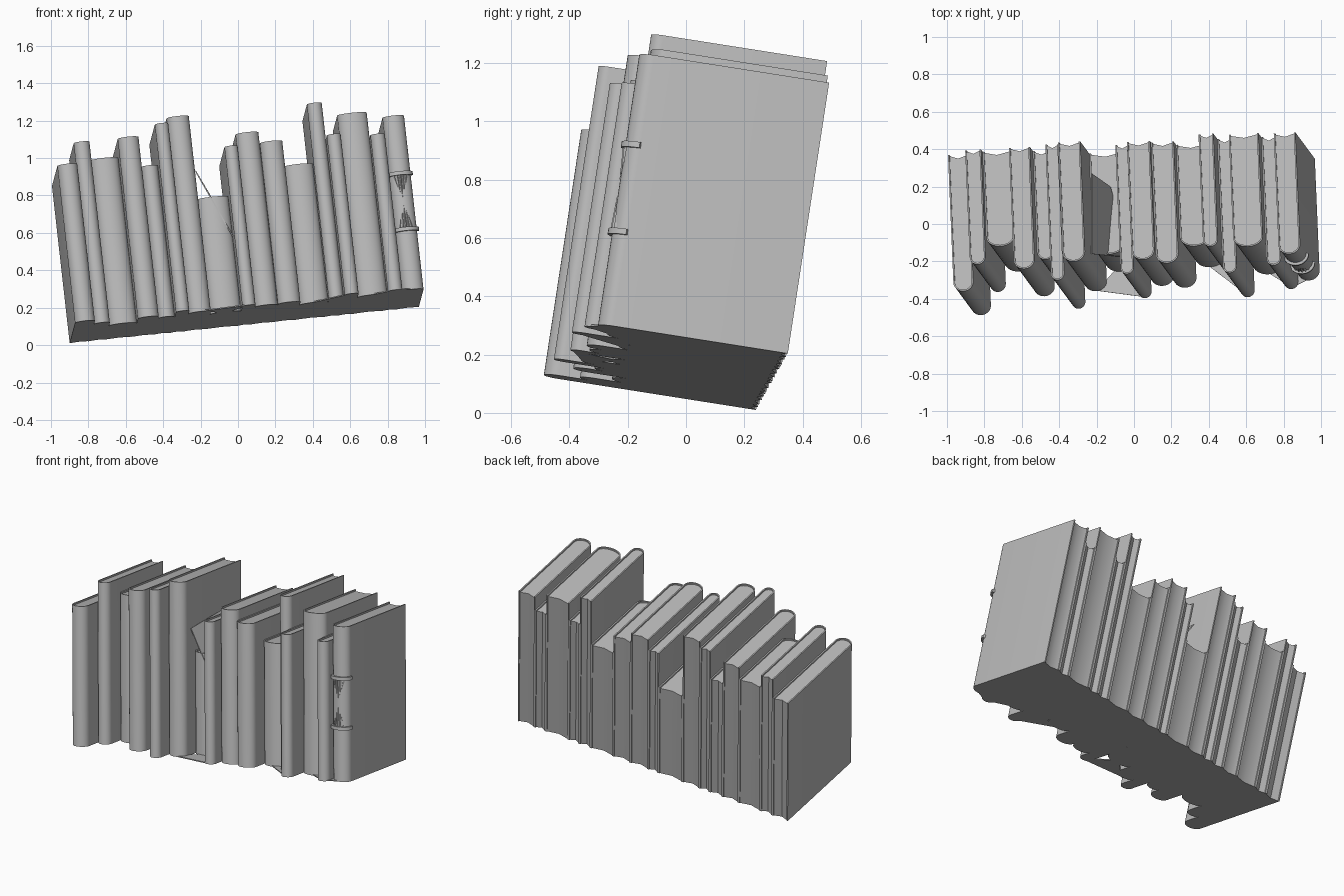
import bpy, bmesh, math
from mathutils import Matrix, Vector

cube = bpy.data.objects.get("Cube")
if cube:
    bpy.data.objects.remove(cube)

# One plain grey
grey = bpy.data.materials.new("plain_grey")
grey.use_nodes = True
grey.diffuse_color = (0.5, 0.5, 0.5, 1)
grey.node_tree.nodes["Principled BSDF"].inputs["Base Color"].default_value = (0.5, 0.5, 0.5, 1)

# Tilted frame of the row: origin at its back bottom corner on the -x end
ax = Vector((0.993, 0.058, 0.103)).normalized()
az = Vector((-0.11, 0.15, 0.983))
az = (az - ax * az.dot(ax)).normalized()
ay = az.cross(ax)
FRAME = Matrix((ax, ay, az)).transposed().to_4x4()
FRAME.translation = (-0.9, 0.24, 0.01)


def finish(bm, name, smooth=True):
    bmesh.ops.recalc_face_normals(bm, faces=bm.faces[:])
    mesh = bpy.data.meshes.new(name)
    bm.to_mesh(mesh)
    bm.free()
    mesh.materials.append(grey)
    obj = bpy.data.objects.new(name, mesh)
    bpy.context.collection.objects.link(obj)
    obj.matrix_world = FRAME
    if smooth:
        bpy.ops.object.select_all(action='DESELECT')
        obj.select_set(True)
        bpy.context.view_layer.objects.active = obj
        bpy.ops.object.shade_smooth_by_angle(angle=math.radians(35))
    return obj


def prism(bm, outline, low, high):
    """Extrude a closed flat outline upwards."""
    face = bm.faces.new([bm.verts.new((x, y, low)) for x, y in outline])
    top = bmesh.ops.extrude_face_region(bm, geom=[face])["geom"]
    bmesh.ops.translate(bm, vec=(0, 0, high - low),
                        verts=[v for v in top if isinstance(v, bmesh.types.BMVert)])


def spine_arc(left, right, front, bulge, steps=14):
    """Rounded spine from the left cover to the right cover."""
    mid, half = (left + right) / 2, (right - left) / 2
    return [(mid - half * math.cos(math.pi * i / steps),
             front + bulge - bulge * math.sin(math.pi * i / steps)) for i in range(steps + 1)]


def add_cover(name, left, right, depth, height):
    t = 0.008
    bulge = min((right - left) / 2, 0.05)
    outer = [(left, 0)] + spine_arc(left, right, -depth, bulge) + [(right, 0)]
    inner = ([(left + t, 0)] + spine_arc(left + t, right - t, t - depth, bulge - t)
             + [(right - t, 0)])
    bm = bmesh.new()
    prism(bm, outer + inner[::-1], 0, height)
    finish(bm, name + "_cover")


def add_pages(name, left, right, depth, height):
    t = 0.007
    bulge = min((right - left) / 2, 0.05)
    outline = ([(left + t, -0.005)] + spine_arc(left + t, right - t, t - depth, bulge - t)
               + [(right - t, -0.005), ((left + right) / 2, -0.02)])
    bm = bmesh.new()
    prism(bm, outline, 0, height - 0.01)
    finish(bm, name + "_pages")


# Books along the row: right edge, depth, height
books = [(0.107, 0.74, 0.855), (0.192, 0.62, 0.985), (0.342, 0.516, 0.9),
         (0.454, 0.658, 0.979), (0.543, 0.59, 0.824), (0.615, 0.736, 1.022),
         (0.735, 0.647, 1.064), (0.902, 0.55, 0.625), (0.973, 0.7, 0.867),
         (1.096, 0.639, 0.94), (1.217, 0.656, 0.877), (1.372, 0.553, 0.753),
         (1.452, 0.609, 1.065), (1.527, 0.727, 0.869), (1.686, 0.61, 0.99),
         (1.764, 0.697, 0.85), (1.88, 0.656, 0.945)]
left = 0
for number, (right, depth, height) in enumerate(books, 1):
    add_cover(f"book_{number}", left, right, depth, height)
    add_pages(f"book_{number}", left, right, depth, height)
    left = right

# Raised bands and pointed ornaments on the end book's spine
lo, hi, front = books[-2][0], books[-1][0], -books[-1][1]
mid = (lo + hi) / 2
for name, level, way in (("upper", 0.63, -1), ("lower", 0.327, 1)):
    bm = bmesh.new()
    outer = spine_arc(lo - 0.012, hi + 0.012, front - 0.015, 0.06)
    inner = spine_arc(lo, hi, front, 0.05)
    prism(bm, outer + inner[::-1], level - 0.01, level + 0.01)
    finish(bm, name + "_spine_band")
    bm = bmesh.new()
    for k in range(-2, 3):
        x = mid + k * 0.018
        y = front + 0.05 * (1 - math.sqrt(1 - (k * 0.018 / 0.058) ** 2))
        length = way * (0.13 - 0.028 * abs(k))
        base = [bm.verts.new((x + dx, y + dy, level))
                for dx, dy in ((-0.009, 0.003), (0, -0.008), (0.009, 0.003))]
        tip = bm.verts.new((mid + k * 0.01, front - 0.002 + abs(k) * 0.002, level + length))
        bm.faces.new(base)
        for i in range(3):
            bm.faces.new((base[i], base[(i + 1) % 3], tip))
    finish(bm, name + "_spine_ornament", False)


def add_sheet(name, corners, thickness=0.006):
    bm = bmesh.new()
    face = bm.faces.new([bm.verts.new(c) for c in corners])
    bm.normal_update()
    push = face.normal * thickness
    top = bmesh.ops.extrude_face_region(bm, geom=[face])["geom"]
    bmesh.ops.translate(bm, vec=push,
                        verts=[v for v in top if isinstance(v, bmesh.types.BMVert)])
    finish(bm, name, False)


# Flat webs joining the feet of neighbouring books
add_sheet("wide_foot_web", [(0.68, -0.645, 0), (0.94, -0.695, 0), (0.82, -0.5, 0)])
add_sheet("narrow_foot_web", [(1.29, -0.55, 0), (1.49, -0.72, 0), (1.47, -0.5, 0)])
add_sheet("end_foot_web", [(1.6, -0.6, 0), (1.73, -0.69, 0), (1.82, -0.65, 0), (1.75, -0.4, 0)])

# Leaning sheet above the short book
to_local = FRAME.inverted()
add_sheet("leaning_sheet", [to_local @ Vector(c) for c in
          ((-0.23, 0.27, 0.93), (-0.23, -0.16, 0.93), (-0.03, -0.18, 0.58), (-0.13, 0.2, 0.76))])
